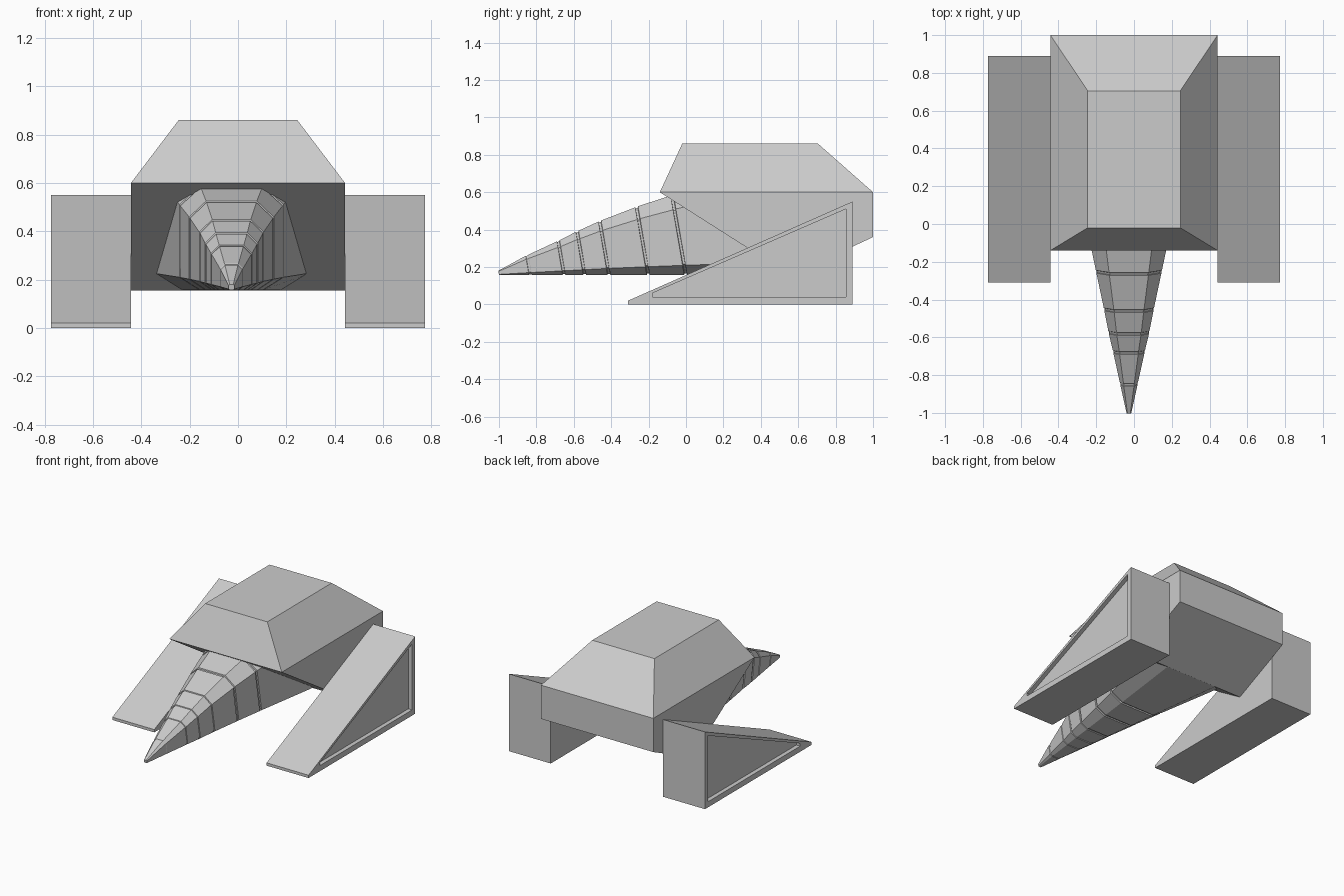
import bpy, bmesh
from mathutils import Vector

if "Cube" in bpy.data.objects:
    bpy.data.objects.remove(bpy.data.objects["Cube"])


def finish(bm, name):
    bmesh.ops.recalc_face_normals(bm, faces=bm.faces)
    mesh = bpy.data.meshes.new(name)
    bm.to_mesh(mesh)
    bm.free()
    obj = bpy.data.objects.new(name, mesh)
    bpy.context.collection.objects.link(obj)
    return obj


def loft(name, rings):
    """Skin equal-length rings of points and cap both ends."""
    bm = bmesh.new()
    rows = [[bm.verts.new(p) for p in ring] for ring in rings]
    n = len(rows[0])
    for a, b in zip(rows, rows[1:]):
        for i in range(n):
            j = (i + 1) % n
            bm.faces.new((a[i], a[j], b[j], b[i]))
    bm.faces.new(rows[0])
    bm.faces.new(rows[-1])
    return finish(bm, name)


# Hull body: keel below, waist at z 0.6, bevelled roof
bm = bmesh.new()
profile = [(-0.14, 0.6, 0.4425), (-0.02, 0.86, 0.245), (0.705, 0.86, 0.245),
           (1.0, 0.6, 0.4425), (1.0, 0.36, 0.4425), (0.56, 0.155, 0.4425)]
for y, z, w in profile:
    for s in (-1, 1):
        bm.verts.new((s * w, y, z))
bmesh.ops.convex_hull(bm, input=bm.verts)
bmesh.ops.dissolve_limit(bm, angle_limit=0.01, verts=bm.verts, edges=bm.edges)
finish(bm, "hull_body")

# Wedge tracks with a recessed panel on the outer side
outline = [(-0.31, 0.0), (0.89, 0.0), (0.89, 0.55), (-0.31, 0.02)]
panel = [(-0.18, 0.04), (0.855, 0.04), (0.855, 0.51), (-0.18, 0.06)]
for side, s in (("left", -1), ("right", 1)):
    steps = [(0.4425, outline), (0.773, outline), (0.773, panel), (0.743, panel)]
    loft(side + "_track_wedge",
         [[(s * x, y, z) for y, z in pts] for x, pts in steps])

# Drill nose: tapered eight-sided cone with leaning grooves
CX, ZB = -0.027, 0.158


def drill_ring(y, w, top, k=1.0):
    h = top - ZB
    half = [(0.62, 0.0), (1.0, 0.12), (1.0, 0.82), (0.6, 1.0)]
    pts = half + [(-x, t) for x, t in reversed(half)]
    ring = []
    for x, t in pts:
        z = ZB + h * (0.5 + (t - 0.5) * k)
        ring.append((CX + x * w * k, y - 0.17 * h * t, z))
    return ring


stations = [(-1.0, 0.012, 0.18, False), (-0.84, 0.045, 0.26, True),
            (-0.66, 0.082, 0.337, True), (-0.55, 0.106, 0.388, True),
            (-0.42, 0.13, 0.443, True), (-0.21, 0.172, 0.519, True),
            (-0.01, 0.212, 0.582, True), (0.56, 0.33, 0.74, False)]
rings = []
for y, w, top, groove in stations:
    rings.append(drill_ring(y, w, top))
    if groove:
        rings.append(drill_ring(y + 0.002, w, top, 0.96))
        rings.append(drill_ring(y + 0.014, w + 0.003, top + 0.005, 0.96))
        rings.append(drill_ring(y + 0.016, w + 0.003, top + 0.006))
loft("drill_nose", rings)
